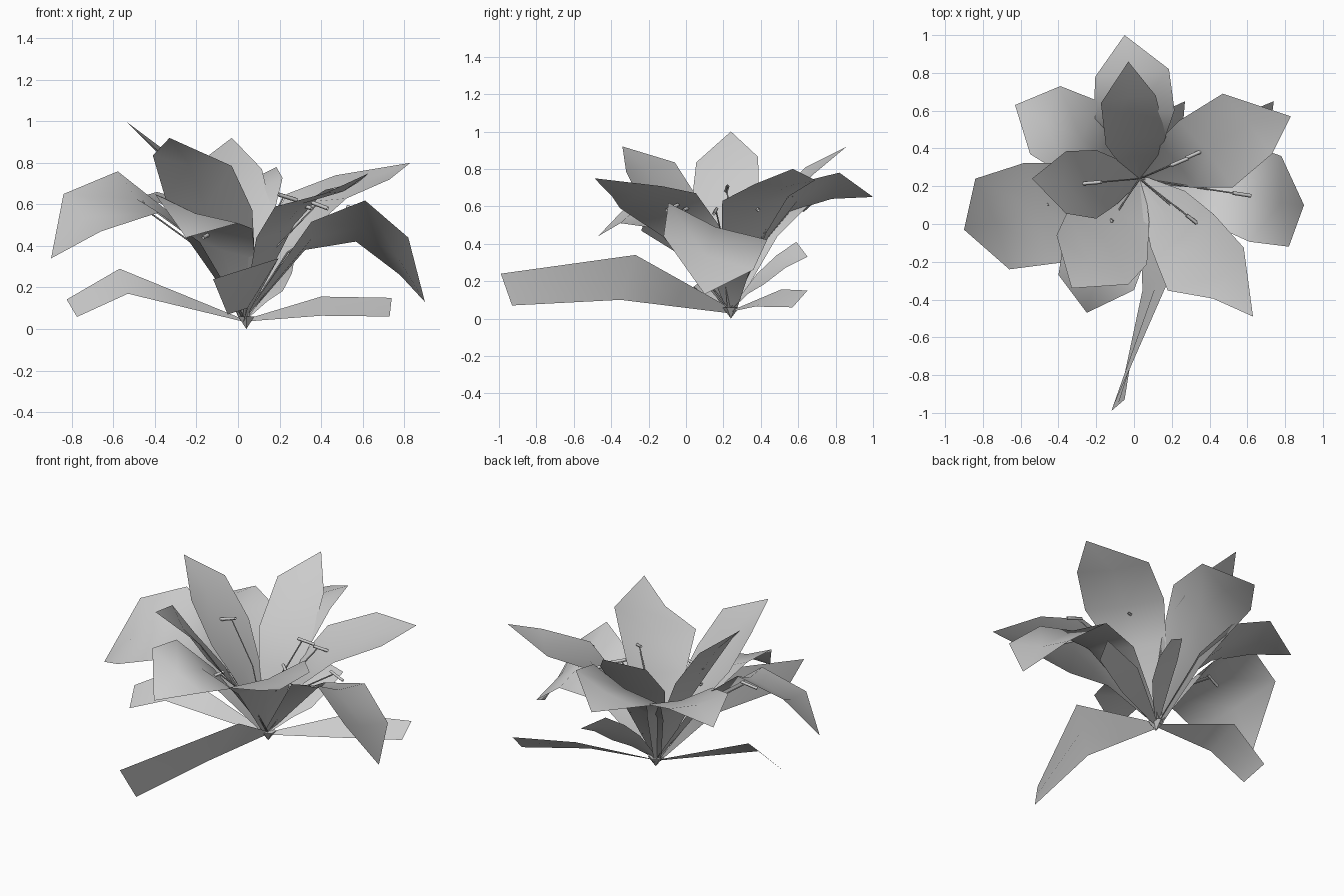
import bpy, bmesh
from mathutils import Vector as V

if "Cube" in bpy.data.objects:
    bpy.data.objects.remove(bpy.data.objects["Cube"])

BASE = V((0.03, 0.24, 0.05))


def sheet(name, rows, tip=None):
    """Skin rows of three points, with an optional pointed end."""
    bm = bmesh.new()
    vs = [[bm.verts.new(p) for p in r] for r in rows]
    for a, b in zip(vs, vs[1:]):
        for i in (0, 1):
            bm.faces.new((a[i], a[i + 1], b[i + 1], b[i]))
    if tip is not None:
        t = bm.verts.new(tip)
        for i in (0, 1):
            bm.faces.new((vs[-1][i], vs[-1][i + 1], t))
    bmesh.ops.recalc_face_normals(bm, faces=bm.faces)
    for f in bm.faces:
        f.smooth = True
    me = bpy.data.meshes.new(name)
    bm.to_mesh(me)
    bm.free()
    ob = bpy.data.objects.new(name, me)
    bpy.context.collection.objects.link(ob)
    return ob


def petal(name, p1, p2, tip, side, bulge=0.05, cup=0.12, widths=(0.12, 0.75, 1.1, 1.0)):
    """Cupped petal: spine runs base, p0, p1, p2, tip; side is the half width."""
    p1, p2, tip, side = V(p1), V(p2), V(tip), V(side)
    p0 = BASE.lerp(p1, 0.55) + V((0, 0, bulge))
    spine = [BASE, p0, p1, p2, tip]
    rows = []
    for i, w in enumerate(widths):
        tangent = spine[i + 1] - spine[max(i - 1, 0)]
        n = side.cross(tangent).normalized()
        if n.z < 0:
            n = -n
        s = side * w
        rows.append([spine[i] - s, spine[i] - n * cup * s.length, spine[i] + s])
    return sheet(name, rows, tip)


def leaf(name, mid, s_mid, end, s_end):
    """Low leaf with a cut-off end."""
    mid, end, sm, se = V(mid), V(end), V(s_mid), V(s_end)
    low = BASE - V((0, 0, 0.01))
    half = low.lerp(mid, 0.5)
    rows = [[c - s, c, c + s] for c, s in
            ((low, sm * 0.1), (half, sm * 0.55), (mid, sm), (end, se))]
    return sheet(name, rows)


# Upright inner petals
petal("inner_petal_back", (.01, .44, .56), (-.03, .66, .79), (-.03, .86, .92), (.145, .02, -.02))
petal("inner_petal_left", (-.2, .21, .62), (-.36, .22, .85), (-.54, .24, 1.0), (0, .165, .015))
petal("inner_petal_front_left", (-.14, -.07, .60), (-.22, -.19, .81), (-.33, -.34, .92), (.19, -.13, -.025))
petal("inner_petal_front_right", (.3, -.15, .63), (.5, -.26, .68), (.63, -.49, .75), (.09, .15, .03), .1,
      widths=(.12, 1.0, 1.35, .9))
petal("inner_petal_back_right", (.38, .37, .64), (.6, .53, .73), (.83, .57, .80), (-.13, .16, .01), .08)

# Curled outer petals
petal("outer_petal_back", (0, .58, .65), (-.01, .80, .71), (-.05, 1.0, .65), (.195, .02, .07), .07)
petal("outer_petal_left", (-.48, .06, .66), (-.75, 0, .56), (-.9, -.03, .34), (-.09, .24, .09), .1)
petal("outer_petal_right", (.59, .17, .52), (.8, .12, .35), (.9, .1, .13), (-.02, .24, -.09), .14)
petal("outer_petal_back_left", (-.27, .45, .60), (-.47, .55, .66), (-.63, .63, .57), (.08, .18, 0), .09)
petal("outer_petal_front_left", (-.15, -.12, .56), (-.2, -.31, .58), (-.25, -.47, .44), (.2, -.04, -.07), .06)
petal("small_petal_back_right", (.15, .45, .26), (.2, .56, .34), (.27, .65, .33), (.06, -.03, -.07), .02)

# Low leaves
leaf("leaf_front", (.12, -.31, .22), (.075, .04, .12), (-.085, -.96, .155), (-.035, -.03, .085))
leaf("leaf_left", (-.55, .12, .23), (-.02, .08, .06), (-.80, .1, .10), (-.025, .06, .042))
leaf("leaf_right", (.4, .44, .11), (0, .07, .046), (.735, .61, .105), (.005, .04, .045))

# Stamens: thin bowed filaments ending in slim anthers
ends = [(.55, .16, .58), (.30, .03, .60), (.38, -.06, .60), (-.48, .10, .60),
        (-.20, .22, .70), (-.13, .0, .46), (.22, .32, .64), (.30, .36, .60)]
for k, e in enumerate(ends):
    e = V(e)
    out = V((e.x - BASE.x, e.y - BASE.y, 0))
    bend = BASE + out * 0.4 + V((0, 0, (e.z - BASE.z) * 0.6))
    tail = e + out.normalized() * 0.07 - V((0, 0, 0.02))
    for name, pts, r in (("filament", [BASE, bend, e], .004), ("anther", [e - (tail - e) * 0.4, e, tail], .010)):
        cu = bpy.data.curves.new(f"{name}_{k}", 'CURVE')
        cu.dimensions = '3D'
        cu.bevel_depth = r
        cu.bevel_resolution = 0
        sp = cu.splines.new('POLY')
        sp.points.add(2)
        for p, c in zip(sp.points, pts):
            p.co = (*c, 1)
        bpy.context.collection.objects.link(bpy.data.objects.new(f"{name}_{k}", cu))

# Small pointed base joining everything
bpy.ops.mesh.primitive_cone_add(vertices=6, radius1=0, radius2=0.045, depth=0.06, location=(.04, .24, .03))
bpy.context.object.name = "flower_base"
